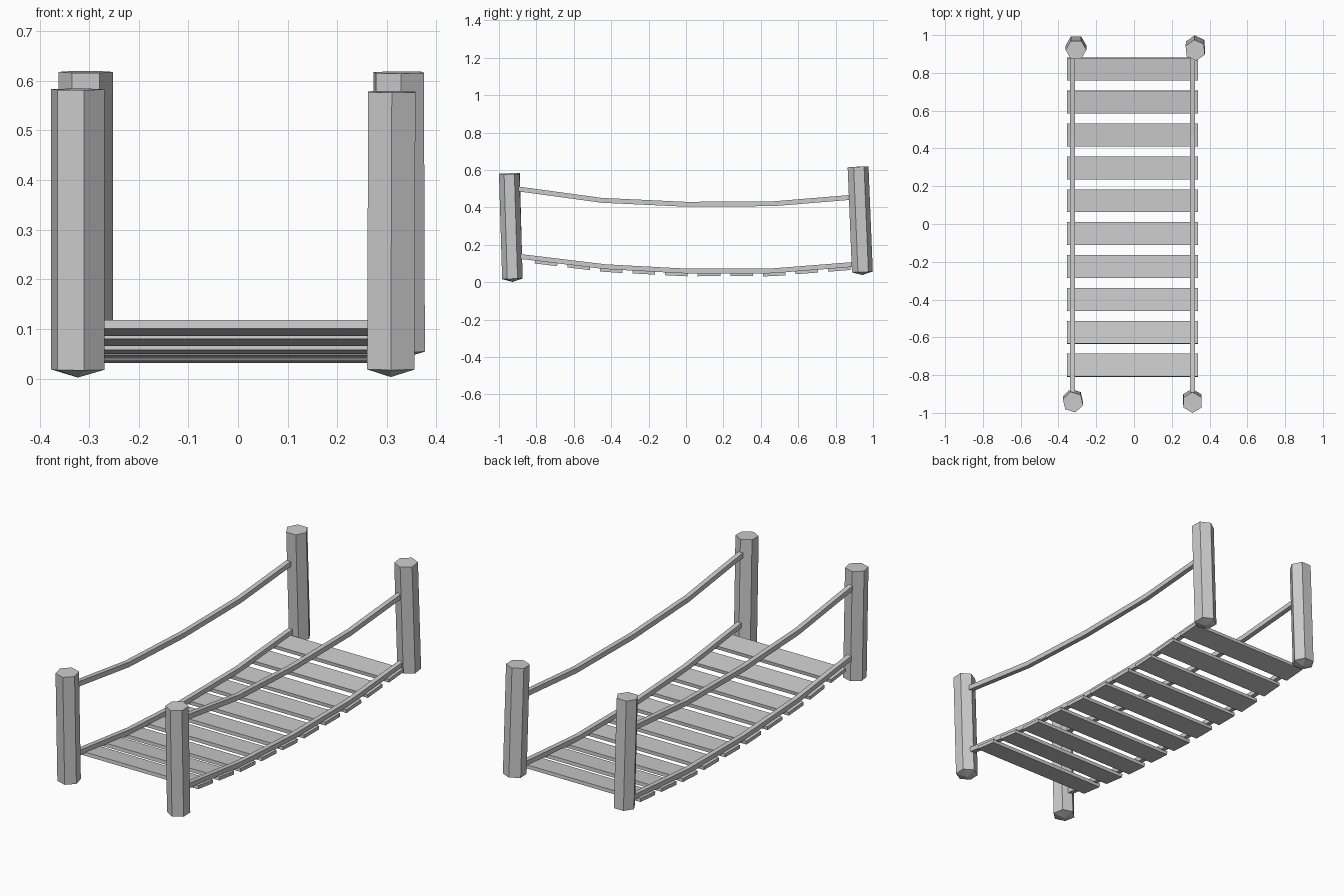
import bpy
import bmesh
from math import atan, cos, sin, radians
from mathutils import Vector

cube = bpy.data.objects.get("Cube")
if cube:
    bpy.data.objects.remove(cube)

grey = bpy.data.materials.new("plain grey")
grey.use_nodes = True
colour = (0.6, 0.6, 0.6, 1)
grey.diffuse_color = colour
grey.node_tree.nodes["Principled BSDF"].inputs["Base Color"].default_value = colour


def finish(name, bm):
    bmesh.ops.recalc_face_normals(bm, faces=bm.faces)
    mesh = bpy.data.meshes.new(name)
    bm.to_mesh(mesh)
    bm.free()
    mesh.materials.append(grey)
    obj = bpy.data.objects.new(name, mesh)
    bpy.context.collection.objects.link(obj)
    return obj


def loft(name, rings, tip=None):
    """Bridge equal rings of points; close the start with a tip if given."""
    bm = bmesh.new()
    loops = [[bm.verts.new(p) for p in ring] for ring in rings]
    n = len(loops[0])
    for a, b in zip(loops, loops[1:]):
        for i in range(n):
            j = (i + 1) % n
            bm.faces.new((a[i], a[j], b[j], b[i]))
    bm.faces.new(loops[-1])
    if tip is None:
        bm.faces.new(loops[0])
    else:
        point = bm.verts.new(tip)
        for i in range(n):
            bm.faces.new((loops[0][i], loops[0][(i + 1) % n], point))
    return finish(name, bm)


def post(name, bottom, top, radius, turn):
    """Leaning six-sided post with a shallow pointed foot."""
    bottom, top = Vector(bottom), Vector(top)
    axis = (top - bottom).normalized()
    tilt = Vector((0, 0, 1)).rotation_difference(axis)
    ring = [tilt @ Vector((radius * cos(radians(turn + 60 * i)),
                           radius * sin(radians(turn + 60 * i)), 0)) for i in range(6)]
    loft(name, [[c + p for p in ring] for c in (bottom, top)], bottom - axis * 0.016)


def rope(name, x, path):
    """Square rope following points in the y-z plane."""
    w, h = 0.0125, 0.013
    loft(name, [[(x - w, y, z - h), (x + w, y, z - h),
                 (x + w, y, z + h), (x - w, y, z + h)] for y, z in path])


# Posts
post("front_right_post", (-0.323, -0.928, 0.018), (-0.323, -0.943, 0.583), 0.056, -17)
post("front_left_post", (0.308, -0.928, 0.019), (0.31, -0.945, 0.578), 0.055, 30)
post("back_right_post", (-0.307, 0.945, 0.055), (-0.307, 0.922, 0.618), 0.055, 0)
post("back_left_post", (0.326, 0.943, 0.055), (0.324, 0.92, 0.617), 0.056, 35)

# Ropes
hand_path = [(-0.92, 0.502), (-0.45, 0.438), (0, 0.417), (0.47, 0.42), (0.92, 0.457)]
deck_path = [(-0.92, 0.142), (-0.43, 0.083), (0, 0.06), (0.46, 0.061), (0.92, 0.097)]
for side, x in (("right", -0.325), ("left", 0.31)):
    rope(side + "_handrail_rope", x, hand_path)
    rope(side + "_deck_rope", x, deck_path)


def deck_height(y):
    for (y0, z0), (y1, z1) in zip(deck_path, deck_path[1:]):
        if y <= y1:
            return z0 + (z1 - z0) * (y - y0) / (y1 - y0)


# Planks hung under the deck ropes
for i in range(10):
    y = -0.748 + 0.1742 * i
    slope = (deck_height(y + 0.06) - deck_height(y - 0.06)) / 0.12
    bm = bmesh.new()
    bmesh.ops.create_cube(bm, size=1)
    bmesh.ops.scale(bm, vec=(0.692, 0.121, 0.018), verts=bm.verts)
    plank = finish(f"plank_{i + 1}", bm)
    plank.location = (-0.0085, y, deck_height(y) - 0.019)
    plank.rotation_euler.x = atan(slope)
